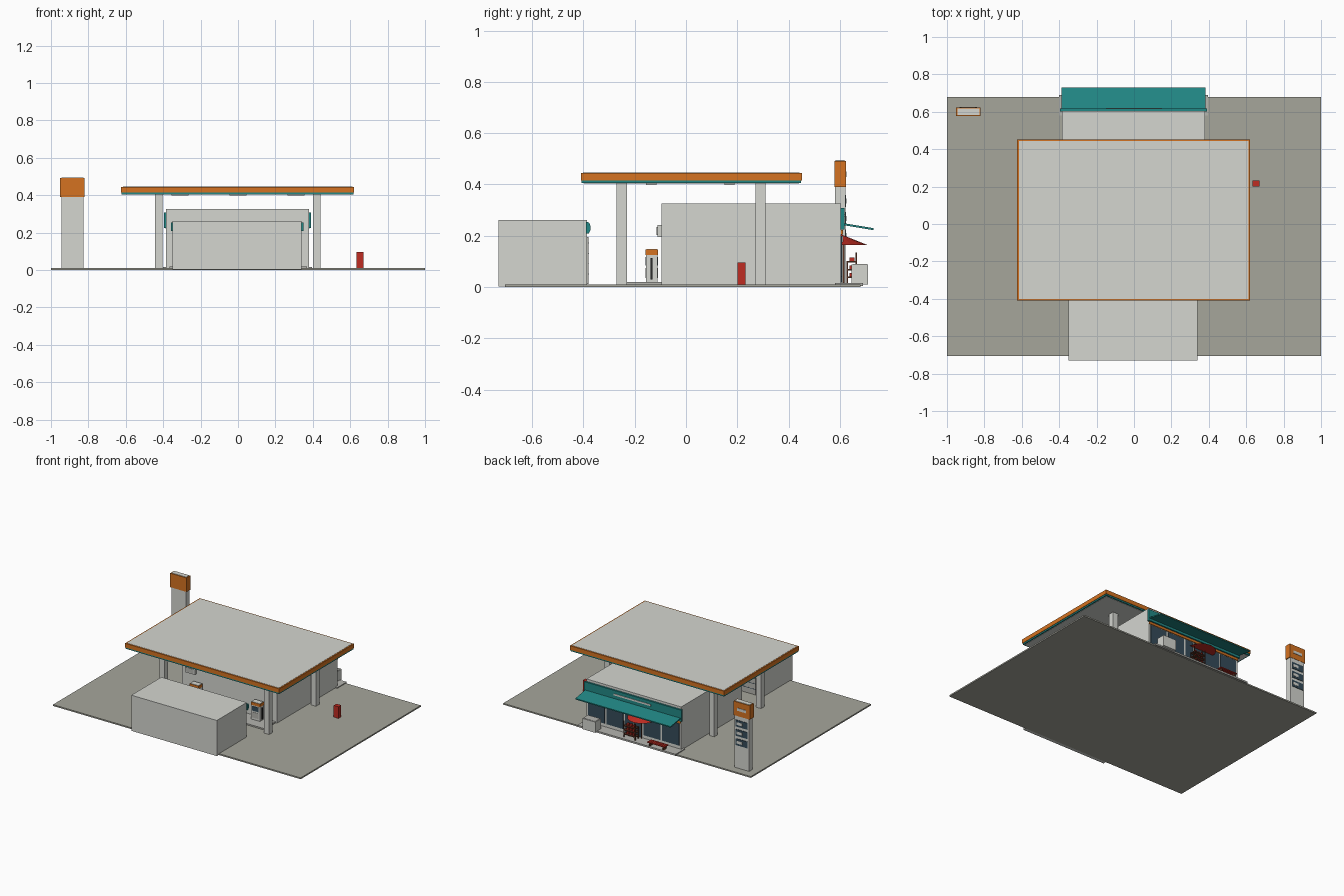
import bpy, bmesh
from math import pi, cos, sin
from mathutils import Vector

cube = bpy.data.objects.get("Cube")
if cube:
    bpy.data.objects.remove(cube, do_unlink=True)


def material(name, r, g, b):
    m = bpy.data.materials.new(name)
    m.use_nodes = True
    m.diffuse_color = (r, g, b, 1)
    node = next(n for n in m.node_tree.nodes if n.type == "BSDF_PRINCIPLED")
    node.inputs["Base Color"].default_value = (r, g, b, 1)
    return m


WHITE = material("off white", .66, .67, .63)
PAVING = material("paving", .38, .38, .33)
CURB = material("curb grey", .46, .46, .43)
ORANGE = material("orange", .66, .17, .015)
TEAL = material("teal", .016, .25, .24)
RED = material("red", .52, .025, .016)
GLASS = material("dark glass", .035, .07, .1)
BLACK = material("dark rubber", .025, .025, .025)
BROWN = material("brown", .11, .035, .018)


def finish(name, bm, mat):
    bmesh.ops.recalc_face_normals(bm, faces=bm.faces)
    mesh = bpy.data.meshes.new(name)
    bm.to_mesh(mesh)
    bm.free()
    mesh.materials.append(mat)
    ob = bpy.data.objects.new(name, mesh)
    bpy.context.scene.collection.objects.link(ob)
    return ob


def box(name, mat, x, y, z):
    """Box from (min, max) ranges on each axis."""
    bm = bmesh.new()
    bmesh.ops.create_cube(bm, size=1)
    for v in bm.verts:
        v.co = Vector([(a + b) / 2 + c * (b - a) for c, (a, b) in zip(v.co, (x, y, z))])
    return finish(name, bm, mat)


def around(c, w):
    return (c - w / 2, c + w / 2)


def extrude_x(name, mat, profile, x):
    """Extrude a (y, z) profile along x."""
    bm = bmesh.new()
    face = bm.faces.new([bm.verts.new((x[0], y, z)) for y, z in profile])
    out = bmesh.ops.extrude_face_region(bm, geom=[face])["geom"]
    moved = [g for g in out if isinstance(g, bmesh.types.BMVert)]
    bmesh.ops.translate(bm, verts=moved, vec=(x[1] - x[0], 0, 0))
    return finish(name, bm, mat)


# Forecourt
box("forecourt", PAVING, (-1, 1), (-.705, .68), (0, .01))
box("shop_walkway", CURB, (-.4, .395), (.58, .69), (.004, .016))

# Shop and service building
box("shop", WHITE, (-.385, .38), (-.095, .605), (.002, .325))
box("service_building", WHITE, (-.35, .34), (-.73, -.385), (.002, .262))

# Shop front: windows, door, trims, awning
for i in range(5):
    c = -.302 + i * .15
    box("shop_door" if i == 2 else "shop_window", GLASS, around(c, .135),
        (.6, .609), (.018 if i == 2 else .04, .2))
box("door_split", WHITE, around(-.002, .005), (.6, .611), (.018, .2))
box("shop_trim", ORANGE, (-.385, .38), (.6, .611), (.205, .222))
box("shop_fascia", TEAL, (-.395, .39), (.602, .618), (.224, .308))
extrude_x("shop_awning", TEAL,
          [(.61, .242), (.73, .222), (.73, .23), (.61, .25)], (-.387, .382))
box("fascia_panel", WHITE, around(0, .3), (.61, .621), (.273, .285))

# Wall unit on the pump side of the shop
box("wall_unit", WHITE, (-.35, -.27), (-.112, -.09), (.195, .242))
box("wall_unit_grille", CURB, (-.34, -.28), (-.115, -.11), (.203, .234))

# Service building face towards the pumps
extrude_x("service_band", TEAL,
          [(-.39, .208), (-.378, .21), (-.373, .222), (-.373, .24),
           (-.378, .252), (-.39, .254)], (-.357, .349))
for c in (-.17, .16):
    box("service_door", CURB, around(c, .25), (-.39, -.38), (.012, .195))
    for z in (.05, .09, .13, .17):
        box("door_groove", GLASS, around(c, .25), (-.385, -.379), (z, z + .003))

# Canopy
CX, CY = (-.625, .62), (-.41, .452)


def inset(r, d):
    return (r[0] + d, r[1] - d)


box("canopy_edge", ORANGE, CX, CY, (.415, .445))
box("canopy_roof", WHITE, inset(CX, .009), inset(CY, .009), (.44, .4465))
box("canopy_band", TEAL, inset(CX, .003), inset(CY, .003), (.405, .415))
box("canopy_soffit", WHITE, inset(CX, .012), inset(CY, .012), (.403, .41))
for x in (-.31, 0, .31):
    for y in (-.135, .17):
        box("canopy_light", WHITE, around(x, .09), around(y, .04), (.398, .404))
for x in (-.425, .42):
    for y in (-.25, .29):
        box("canopy_column", WHITE, around(x, .04), around(y, .04), (.005, .405))

# Pump islands and pumps
for x in (-.245, .25):
    box("pump_island", CURB, around(x, .24), (-.23, -.096), (.005, .02))
    box("pump_body", WHITE, around(x, .07), (-.155, -.112), (.02, .126))
    box("pump_top", ORANGE, around(x, .074), (-.157, -.11), (.126, .146))
    box("pump_cap", WHITE, around(x, .068), (-.154, -.113), (.144, .1485))
    for y in (-.155, -.112):
        box("pump_screen", GLASS, around(x, .05), around(y, .005), (.085, .118))
        box("pump_panel", CURB, around(x, .05), around(y, .004), (.035, .075))
    for s in (-1, 1):
        box("pump_hose", BLACK, around(x + s * .038, .009), around(-.134, .007), (.03, .113))

# Price sign
box("sign_post", WHITE, (-.945, -.826), (.581, .621), (.005, .4))
box("sign_head", ORANGE, (-.952, -.82), (.578, .623), (.39, .492))
box("sign_cap", WHITE, (-.945, -.827), (.583, .618), (.485, .4945))
box("sign_plate", WHITE, around(-.886, .07), (.62, .626), (.43, .45))
for z in (.2, .268, .336):
    box("price_panel", GLASS, around(-.886, .095), (.615, .6245), around(z, .048))
    box("price_marker", WHITE, around(-.87, .045), (.62, .6262), around(z, .02))

# Air pump
box("air_pump", RED, (.633, .671), (.2, .232), (.005, .095))

# Parasol: low cone, half sunk into the shop wall
bm = bmesh.new()
apex = bm.verts.new((-.07, .605, .205))
rim = [bm.verts.new((-.07 + .1 * cos(a), .605 + .1 * sin(a), .165))
       for a in [pi * i / 8 for i in range(9)]]
for a, b in zip(rim, rim[1:]):
    bm.faces.new((apex, a, b))
bm.faces.new(rim)
finish("parasol", bm, RED)
box("parasol_pole", BROWN, around(-.07, .006), (.611, .617), (.015, .18))

# Display rack
for x in (-.055, .035):
    for y, h in ((.628, .1), (.664, .135)):
        box("rack_post", BROWN, around(x, .006), around(y, .006), (.015, h))
for z in (.035, .065, .095):
    box("rack_shelf", BROWN, (-.058, .038), (.626, .667), (z, z + .006))
    for x in (-.035, -.01, .015):
        box("rack_goods", RED, around(x, .014), around(.647, .02), (z + .006, z + .02))

# Ice chest
box("ice_chest", WHITE, (.235, .34), (.645, .71), (.01, .088))
box("ice_chest_lid", CURB, (.24, .335), (.65, .705), (.086, .09))

# Bench
for y in (.652, .668, .684):
    box("bench_slat", RED, (-.31, -.17), around(y, .013), (.04, .046))
for x in (-.295, -.185):
    box("bench_leg", BROWN, around(x, .008), (.65, .686), (.014, .04))
